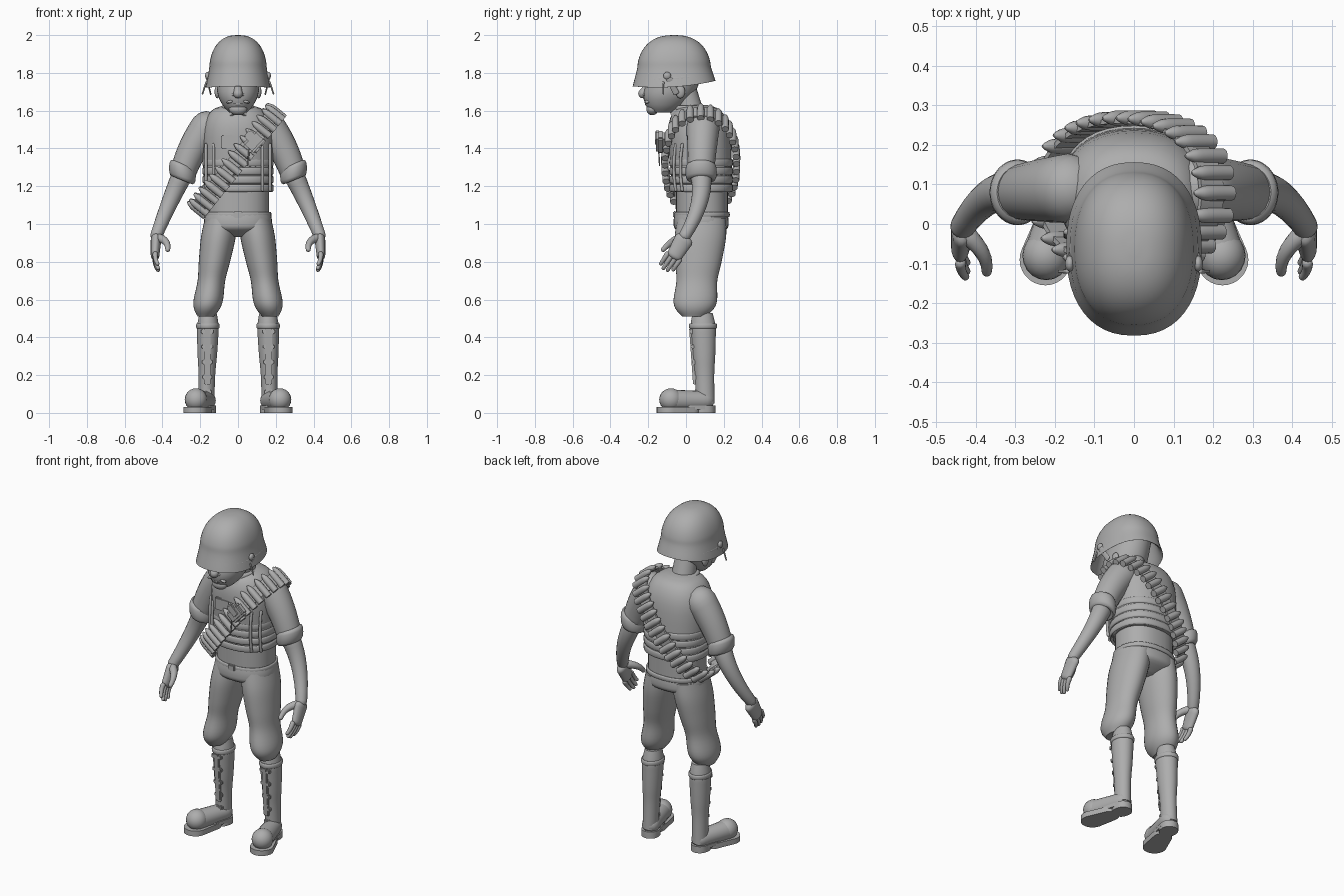
import bpy, bmesh, math
from mathutils import Vector, Matrix, Euler
from mathutils.geometry import interpolate_bezier

if "Cube" in bpy.data.objects:
    bpy.data.objects.remove(bpy.data.objects["Cube"])

shade = (.42, .42, .42, 1)
grey = bpy.data.materials.new("plain grey")
grey.use_nodes = True
grey.diffuse_color = shade
grey.node_tree.nodes["Principled BSDF"].inputs["Base Color"].default_value = shade
made = []
X, Y, Z = Matrix.Identity(3)


def link(name, mesh, mirror=False):
    part = bpy.data.objects.new(name, mesh)
    bpy.context.collection.objects.link(part)
    if mirror:
        part.modifiers.new("mirror", "MIRROR")
    made.append(part)
    return part


def finish(name, bm, mirror=False):
    bmesh.ops.recalc_face_normals(bm, faces=bm.faces)
    mesh = bpy.data.meshes.new(name)
    bm.to_mesh(mesh)
    bm.free()
    mesh.materials.append(grey)
    return link(name, mesh, mirror)


def oval(count, power=2):
    """Unit oval; a higher power makes it squarer."""
    for k in range(count):
        angle = math.tau * k / count
        yield [math.copysign(abs(w) ** (2 / power), w) for w in (math.cos(angle), math.sin(angle))]


def skin(name, rings, closed=False, mirror=False):
    """Join rings of points into one surface."""
    bm = bmesh.new()
    rings = [[bm.verts.new(point) for point in ring] for ring in rings]
    sides = len(rings[0])
    for low, high in zip(rings, rings[1:] + rings[:closed]):
        for i in range(sides):
            j = (i + 1) % sides
            bm.faces.new((low[i], low[j], high[j], high[i]))
    if not closed:
        bm.faces.new(rings[0])
        bm.faces.new(rings[-1])
    return finish(name, bm, mirror)


def smooth(profile, steps=5):
    points = [Vector((*p, 0)) for p in profile]
    ends = [points[0]] + points + [points[-1]]
    curve = [points[0]]
    for a, b, c, d in zip(ends, ends[1:], ends[2:], ends[3:]):
        curve += interpolate_bezier(b, b + (c - a) / 6, c - (d - b) / 6, c, steps)[1:]
    return curve


def turn(name, profile, at=(0, 0), depth=1, slant=(0, 0), power=2, sides=32, mirror=False):
    """Level oval sections from a profile of height and half width."""
    rings = []
    for z, r, _ in smooth(profile):
        drop = z - profile[0][0]
        x, y = (a + s * drop for a, s in zip(at, slant))
        rings.append([(x + u * r, y + v * r * depth, z) for u, v in oval(sides, power)])
    return skin(name, rings, mirror=mirror)


def limb(name, start, end, radii, bend=(0, 0, 0), wide=1, ref=Y, sides=20, mirror=True):
    """Round-ended taper from start to end, bowed by bend at the middle."""
    start, end, bend = Vector(start), Vector(end), Vector(bend)
    steps = 8
    path = [(start.lerp(end, t) + bend * 4 * t * (1 - t), radii[0] + (radii[1] - radii[0]) * t)
            for t in (i / steps for i in range(steps + 1))]
    first = (path[0][0] - path[1][0]).normalized()
    last = (path[-1][0] - path[-2][0]).normalized()
    swing = [math.radians(a) for a in (25, 50, 80)]
    head = [(start + first * radii[0] * math.sin(a), radii[0] * math.cos(a)) for a in reversed(swing)]
    tail = [(end + last * radii[1] * math.sin(a), radii[1] * math.cos(a)) for a in swing]
    path = head + path + tail
    rings = []
    for i, (p, r) in enumerate(path):
        along = (path[min(i + 1, len(path) - 1)][0] - path[max(i - 1, 0)][0]).normalized()
        side = ref.cross(along).normalized()
        up = along.cross(side)
        rings.append([p + side * (u * r * wide) + up * (v * r) for u, v in oval(sides)])
    return skin(name, rings, mirror=mirror)


def hoop(name, at, reach, thick, tall, power=2, tilt=(0, 0), mirror=False):
    """Oval band round a body part."""
    rings = []
    for a, b in oval(40, power):
        out = Vector((a * reach[0], b * reach[1], 0))
        rise = Z * (out.x * tilt[0] + out.y * tilt[1])
        rings.append([Vector(at) + out + rise + out.normalized() * (u * thick) + Z * (v * tall)
                      for u, v in oval(12, 2.5)])
    return skin(name, rings, closed=True, mirror=mirror)


def place(at, size, spin):
    return Matrix.LocRotScale(Vector(at), Euler(spin), Vector(size))


def box(name, at, size, spin=(0, 0, 0), mirror=False):
    bm = bmesh.new()
    bmesh.ops.create_cube(bm, size=1, matrix=place(at, size, spin))
    bmesh.ops.bevel(bm, geom=bm.edges[:], offset=min(size) / 4, segments=2, affect="EDGES")
    return finish(name, bm, mirror)


def ball(name, at, size, spin=(0, 0, 0), mirror=True):
    bm = bmesh.new()
    bmesh.ops.create_uvsphere(bm, u_segments=20, v_segments=12, radius=1, matrix=place(at, size, spin))
    return finish(name, bm, mirror)


def slab(name, discs, bottom, top):
    """Flat plate hugging a few upright discs."""
    bm = bmesh.new()
    for x, y, r in discs:
        bmesh.ops.create_cone(bm, segments=28, radius1=r, radius2=r, depth=top - bottom, cap_ends=True,
                              matrix=Matrix.Translation((x, y, (top + bottom) / 2)))
    hull = bmesh.ops.convex_hull(bm, input=bm.verts)
    bmesh.ops.delete(bm, geom=list(set(hull["geom_interior"] + hull["geom_unused"])), context="VERTS")
    bmesh.ops.dissolve_limit(bm, angle_limit=.01, verts=bm.verts, edges=bm.edges)
    return finish(name, bm, mirror=True)


# Helmet: dome by rule, then flared brim and hollow inside
dome = []
for i in range(9):
    angle = math.radians(88 - 10 * i)
    dome.append((1.78 + .22 * math.sin(angle) ** .83, .155 * math.cos(angle) ** .83))
brim = [(1.755, .169), (1.746, .169), (1.78, .15), (1.87, .13)]
helmet = turn("helmet", dome + brim, at=(0, -.063), depth=1.28, power=2.3, sides=48)
for v in helmet.data.vertices:
    low = min(max((1.86 - v.co.z) * 9, 0), 1)
    y = (v.co.y + .06) / .22
    v.co.z += low * (.015 * y - .018 * (1 - y * y))
hoop("helmet_band", (0, -.063, 1.77), (.158, .204), thick=.005, tall=.01, power=2.3, tilt=(0, .04))
ball("helmet_knob", (.162, -.1, 1.785), (.012, .02, .02))
limb("helmet_strap", (.165, -.09, 1.77), (.145, -.05, 1.69), (.004, .004), wide=4, ref=X)
limb("strap_end", (.168, -.12, 1.75), (.188, -.12, 1.69), (.005, .004))

# Head and face
turn("head", [(1.82, .11), (1.7, .11), (1.63, .082), (1.59, .045)], at=(0, -.045), depth=1.25, slant=(0, .35))
limb("nose", (0, -.2, 1.74), (0, -.228, 1.69), (.015, .025), mirror=False)
ball("nostril", (.02, -.212, 1.685), (.014, .016, .011))
ball("moustache", (.025, -.195, 1.655), (.04, .018, .01), (0, .35, -.4))
ball("lower_lip", (0, -.205, 1.635), (.03, .012, .009), mirror=False)
ball("goatee", (0, -.178, 1.608), (.048, .032, .032), mirror=False)
ball("ear", (.11, -.03, 1.7), (.014, .025, .035))
limb("neck", (0, .03, 1.57), (0, -.01, 1.72), (.07, .062), mirror=False)

# Shirt and collar
turn("shirt", [(1.63, .06), (1.6, .14), (1.5, .185), (1.3, .185), (1.17, .175)],
     at=(0, .06), depth=.88, slant=(0, -.06), power=2.3)
turn("shirt_tail", [(1.2, .165), (1.05, .165)], at=(0, .085), depth=.83, power=2.3)
hoop("collar", (0, .025, 1.61), (.075, .08), thick=.014, tall=.018)
box("collar_point", (.04, -.06, 1.59), (.05, .014, .05), (-.5, .6, .3), mirror=True)

# Padded vest ribs, edging and pocket
for row in range(4):
    hoop("vest_rib", (0, .08, 1.19 + .045 * row), (.182, .162), thick=.007, tall=.02, power=2.3)
for name, x, y in (("vest_edge", .13, -.055), ("side_strap", .17, -.02)):
    limb(name, (x, y, 1.18), (x, y, 1.42), (.008, .008), bend=(0, -.01, 0))
box("chest_pocket", (-.04, -.088, 1.435), (.1, .022, .075))

# Trousers and waistband
turn("hips", [(1.06, .172), (1.01, .18), (.97, .165), (.93, .07)], at=(0, .08), depth=.81, power=2.3)
turn("trouser_legs", [(1.03, .087), (.93, .092), (.8, .083), (.7, .073), (.6, .078), (.55, .068), (.51, .042)],
     at=(.088, .084), depth=1.48, slant=(-.16, .08), mirror=True)
hoop("waistband", (0, .085, 1.05), (.17, .14), thick=.007, tall=.014, power=2.3)
box("belt_buckle", (0, -.06, 1.05), (.045, .016, .035))

# Boots
turn("boot_shafts", [(.53, .045), (.46, .057), (.4, .056), (.3, .051), (.2, .044), (.05, .042)],
     at=(.158, .088), depth=1.17, slant=(-.02, -.03), mirror=True)
hoop("boot_cuff", (.16, .09, .46), (.056, .068), thick=.006, tall=.014, mirror=True)
for i in range(5):
    box("boot_lace", (.163, .03 + .006 * i, .43 - .08 * i), (.068 - .006 * i, .022, .026), mirror=True)
box("boot_tongue", (.162, .035, .3), (.034, .016, .3), (.07, 0, 0), mirror=True)
limb("boot_feet", (.167, .1, .065), (.22, -.075, .066), (.05, .057), ref=Z)
ball("boot_toes", (.222, -.08, .07), (.06, .062, .06))
slab("boot_soles", [(.224, -.09, .065), (.19, .02, .052)], 0, .032)
slab("sole_arch", [(.19, .02, .05), (.167, .1, .05)], .018, .04)
slab("boot_heels", [(.167, .105, .05), (.17, .09, .05)], 0, .04)

# Sleeves, arms and hands
limb("sleeves", (.165, .09, 1.51), (.285, .08, 1.29), (.088, .07), bend=(.008, 0, .008))
hoop("rolled_cuffs", (.294, .08, 1.275), (.052, .064), thick=.019, tall=.044, tilt=(.4, 0), mirror=True)
limb("forearms", (.3, .08, 1.25), (.432, -.005, .94), (.055, .032), bend=(0, .03, .008))
limb("palms", (.434, -.012, .915), (.439, -.06, .835), (.028, .023), wide=1.8, ref=X)
for i, length in enumerate((.06, .075, .075, .06)):
    shift = .023 * (i - 1.5)
    knuckle = Vector((.438, -.067 + .95 * shift, .825 - .45 * shift))
    tip = knuckle + Vector((-.2, -.55, -.85)) * length
    limb("finger", knuckle, tip, (.014, .01), bend=(.004, 0, 0), ref=X, sides=12)
limb("thumbs", (.42, -.03, .925), (.372, -.12, .865), (.024, .013), bend=(-.014, 0, .01), sides=14)

# Cartridge belt: a tilted loop from left shoulder to right hip
loop = []
for u, v in oval(240, 2.2):
    x = .205 * u - .01
    loop.append(Vector((x, .078 - .182 * v, 1.35 + 1.24 * x)))
middle = sum(loop, Vector()) / len(loop)
frames, strip, lengths = [], [], []
for i, p in enumerate(loop):
    after = loop[(i + 1) % len(loop)]
    along = (after - loop[i - 1]).normalized()
    across = along.cross(p - middle).normalized()
    out = across.cross(along)
    frames.append((along, -out, across))
    strip.append([p + across * (a * .036) + out * (b * .006)
                  for a, b in ((-1, -1), (1, -1), (1, 1), (-1, 1))])
    lengths.append((after - p).length)
skin("belt_webbing", strip, closed=True)

# Cartridges: one shared mesh laid across the webbing
first = turn("cartridge", [(-.06, .019), (.02, .019), (.05, .011), (.063, .003)], sides=12)
gap = sum(lengths) / 33
travelled = placed = 0
for p, axes, length in zip(loop, frames, lengths):
    if travelled >= placed * gap:
        part = link("cartridge", first.data) if placed else first
        turned = Matrix(axes).transposed()
        part.matrix_world = Matrix.Translation(p - axes[1] * .008) @ turned.to_4x4()
        placed += 1
    travelled += length

# Pouch hung on the belt
box("belt_pouch", (.085, -.135, 1.435), (.075, .045, .11), (0, .75, 0))
box("pouch_flap", (.075, -.15, 1.455), (.08, .03, .05), (0, .75, 0))
limb("pouch_cord", (.06, -.145, 1.4), (.05, -.14, 1.31), (.004, .004), sides=6, mirror=False)

# Smooth shading with crisp edges
bpy.ops.object.select_all(action="DESELECT")
for part in made:
    part.select_set(True)
bpy.context.view_layer.objects.active = made[0]
bpy.ops.object.shade_smooth_by_angle(angle=math.radians(45))
